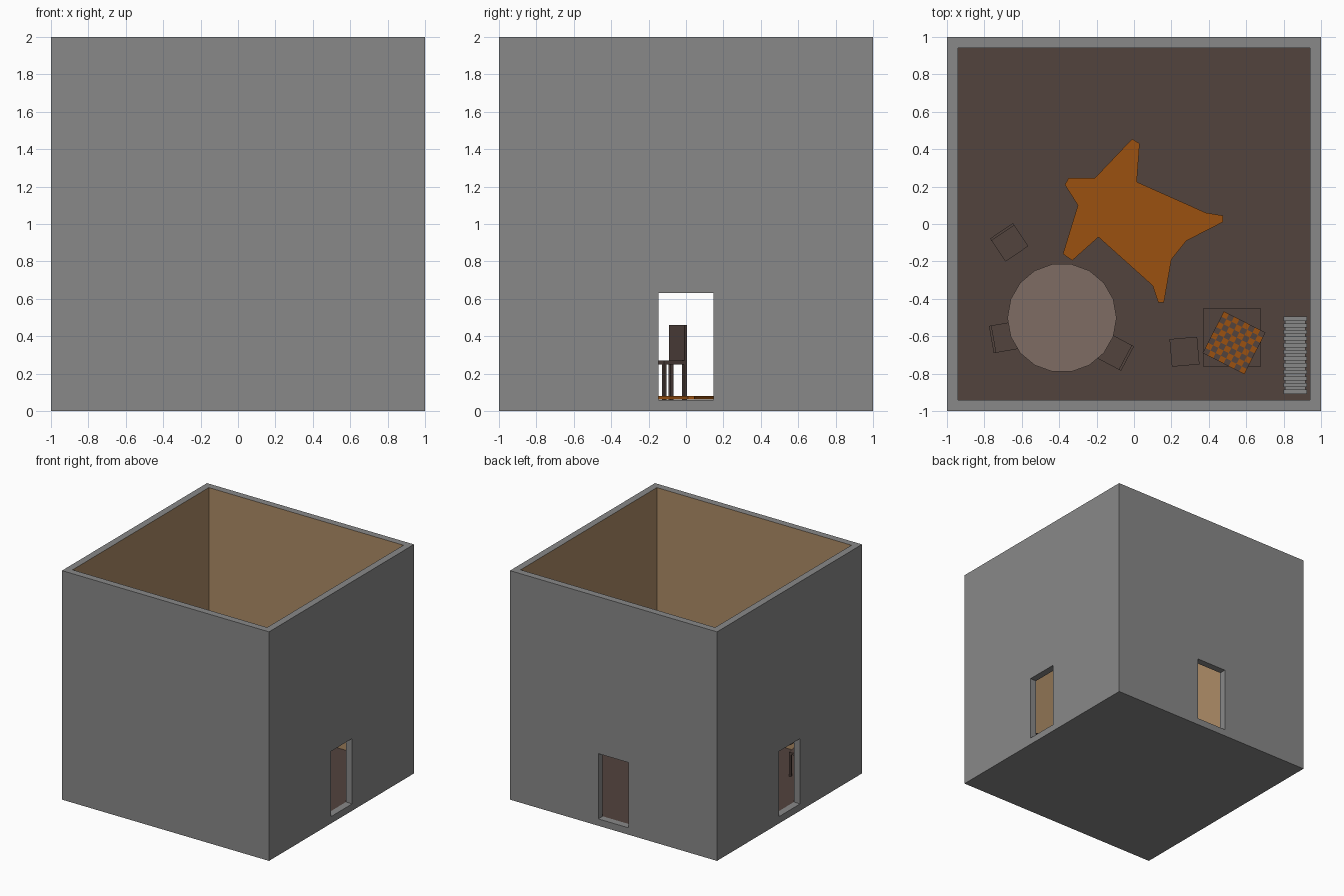
import bpy, bmesh, math
from mathutils import Matrix, Vector

if "Cube" in bpy.data.objects:
    bpy.data.objects.remove(bpy.data.objects["Cube"])


def mat(name, r, g, b):
    m = bpy.data.materials.new(name)
    m.diffuse_color = (r, g, b, 1)
    m.use_nodes = True
    m.node_tree.nodes["Principled BSDF"].inputs["Base Color"].default_value = m.diffuse_color
    return m


GREY = mat("stone grey", .25, .25, .25)
TAN = mat("wall tan", .42, .265, .135)
BROWN = mat("dark wood", .084, .056, .048)
ORANGE = mat("hide orange", .33, .082, .005)
LIGHT = mat("light wood", .212, .15, .125)


def finish(bm, name, mats, fix=True):
    bmesh.ops.remove_doubles(bm, verts=bm.verts, dist=1e-5)
    if fix:
        bmesh.ops.recalc_face_normals(bm, faces=bm.faces)
    me = bpy.data.meshes.new(name)
    bm.to_mesh(me)
    bm.free()
    for m in mats:
        me.materials.append(m)
    ob = bpy.data.objects.new(name, me)
    bpy.context.collection.objects.link(ob)
    return ob


def box(name, lo, hi, m, at=(0, 0), turn=0):
    """Box between two corners, then turned and moved in plan."""
    lo, hi = Vector(lo), Vector(hi)
    bm = bmesh.new()
    bmesh.ops.create_cube(bm, size=1, matrix=Matrix.Translation((lo + hi) / 2)
                          @ Matrix.Diagonal((hi - lo).to_4d()))
    for v in bm.verts:
        v.co = Matrix.Rotation(math.radians(turn), 3, 'Z') @ v.co + Vector((*at, 0))
    return finish(bm, name, [m])


def disc(name, sides, r, z0, z1, m, at):
    bm = bmesh.new()
    bmesh.ops.create_cone(bm, cap_ends=True, segments=sides, radius1=r, radius2=r, depth=z1 - z0,
                          matrix=Matrix.Translation((*at, (z0 + z1) / 2))
                          @ Matrix.Rotation(math.pi / sides, 4, 'Z'))
    return finish(bm, name, [m])


# Room shell: open top, doorways on the right, back and left
I, D, F, H = .94, .147, .06, .63
bm = bmesh.new()


def quad(pts, rot, mi):
    f = bm.faces.new([bm.verts.new(rot @ Vector(p)) for p in pts])
    f.material_index = mi


def panel(x, us, zs, hole, rot, mi):
    for i in range(len(us) - 1):
        for j in range(len(zs) - 1):
            if (i, j) != hole:
                a, b, c, d = us[i], us[i + 1], zs[j], zs[j + 1]
                quad([(x, a, c), (x, b, c), (x, b, d), (x, a, d)], rot, mi)


for k in range(4):                      # right, back, left, front
    rot = Matrix.Rotation(k * math.pi / 2, 3, 'Z')
    door = k < 3
    panel(1, (-1, -D, D, 1), (0, F, H, 2), (1, 1) if door else None, rot, 0)
    panel(I, (-I, -D, D, I), (F, H, 2), (1, 0) if door else None, rot, 1)
    quad([(1, -1, 2), (1, 1, 2), (I, I, 2), (I, -I, 2)], rot, 0)
    if door:
        for y in (-D, D):
            quad([(I, y, F), (1, y, F), (1, y, H), (I, y, H)], rot, 0)
        for z in (F, H):
            quad([(I, -D, z), (1, -D, z), (1, D, z), (I, D, z)], rot, 0)
R0 = Matrix.Identity(3)
quad([(-I, -I, F), (I, -I, F), (I, I, F), (-I, I, F)], R0, 2)
quad([(-1, -1, 0), (1, -1, 0), (1, 1, 0), (-1, 1, 0)], R0, 0)
finish(bm, "room_shell", [GREY, TAN, BROWN])

# Animal hide rug
outline = [(-.01, .455), (.03, .43), (.015, .225), (.385, .06), (.475, .045), (.475, .01),
           (.28, -.09), (.2, -.19), (.16, -.42), (.13, -.42), (.1, -.33), (-.19, -.07),
           (-.33, -.195), (-.38, -.16), (-.3, .1), (-.37, .21), (-.35, .245), (-.21, .245)]
bm = bmesh.new()
base = bm.faces.new([bm.verts.new((x, y, .061)) for x, y in outline])
ext = bmesh.ops.extrude_face_region(bm, geom=[base], use_keep_orig=True)
for v in ext["geom"]:
    if isinstance(v, bmesh.types.BMVert):
        v.co.z = .08
finish(bm, "hide_rug", [ORANGE])

# Round dining table
T = (-.385, -.502)
disc("round_table_top", 18, .292, .36, .385, LIGHT, T)
disc("round_table_post", 12, .035, .08, .36, LIGHT, T)
disc("round_table_foot", 18, .13, F, .08, LIGHT, T)


# Seats: square top on four legs, optional back on local -x
def seat(name, at, turn, back=True):
    s, w = .074, .018
    box(name + "_seat", (-s, -s, .25), (s, s, .27), BROWN, at, turn)
    for i, (sx, sy) in enumerate(((-1, -1), (-1, 1), (1, -1), (1, 1))):
        x, y = sx * (s - w / 2), sy * (s - w / 2)
        box(f"{name}_leg_{i}", (x - w / 2, y - w / 2, F), (x + w / 2, y + w / 2, .25), BROWN, at, turn)
    if back:
        box(name + "_back", (-s, -s, .27), (-s + .014, s, .46), BROWN, at, turn)


seat("chair_a", (-.667, -.098), -56)
seat("chair_b", (-.69, -.605), 10)
seat("chair_c", (-.1, -.685), 152)
seat("stool", (.27, -.683), 5, back=False)

# Square games table
C = (.525, -.607)
box("games_table_top", (-.155, -.155, .34), (.155, .155, .365), BROWN, C)
for i, (sx, sy) in enumerate(((-1, -1), (-1, 1), (1, -1), (1, 1))):
    x, y = sx * .14, sy * .14
    box(f"games_table_leg_{i}", (x - .012, y - .012, F), (x + .012, y + .012, .34), BROWN, C)

# Checkered board, turned on the table
B, n = .25, 8
bm = bmesh.new()
bmesh.ops.create_grid(bm, x_segments=n, y_segments=n, size=B / 2,
                      matrix=Matrix.Translation((0, 0, .381)))
for f in bm.faces:
    c = f.calc_center_median()
    i, j = int((c.x + B / 2) / B * n), int((c.y + B / 2) / B * n)
    f.material_index = (i + j) % 2
board = finish(bm, "board_squares", [BROWN, ORANGE], fix=False)
board.location = (.535, -.635, 0)
board.rotation_euler.z = math.radians(-27)
box("board_base", (-B / 2, -B / 2, .365), (B / 2, B / 2, .38), BROWN, (.535, -.635), -27)

# Radiator against the right wall: fins on a narrower core
box("radiator_core", (.806, -.9, .1), (.916, -.51, .375), GREY)
for i in range(12):
    y = -.897 + i * .0355
    box(f"radiator_fin_{i}", (.798, y - .011, F), (.926, y + .011, .385), GREY)
